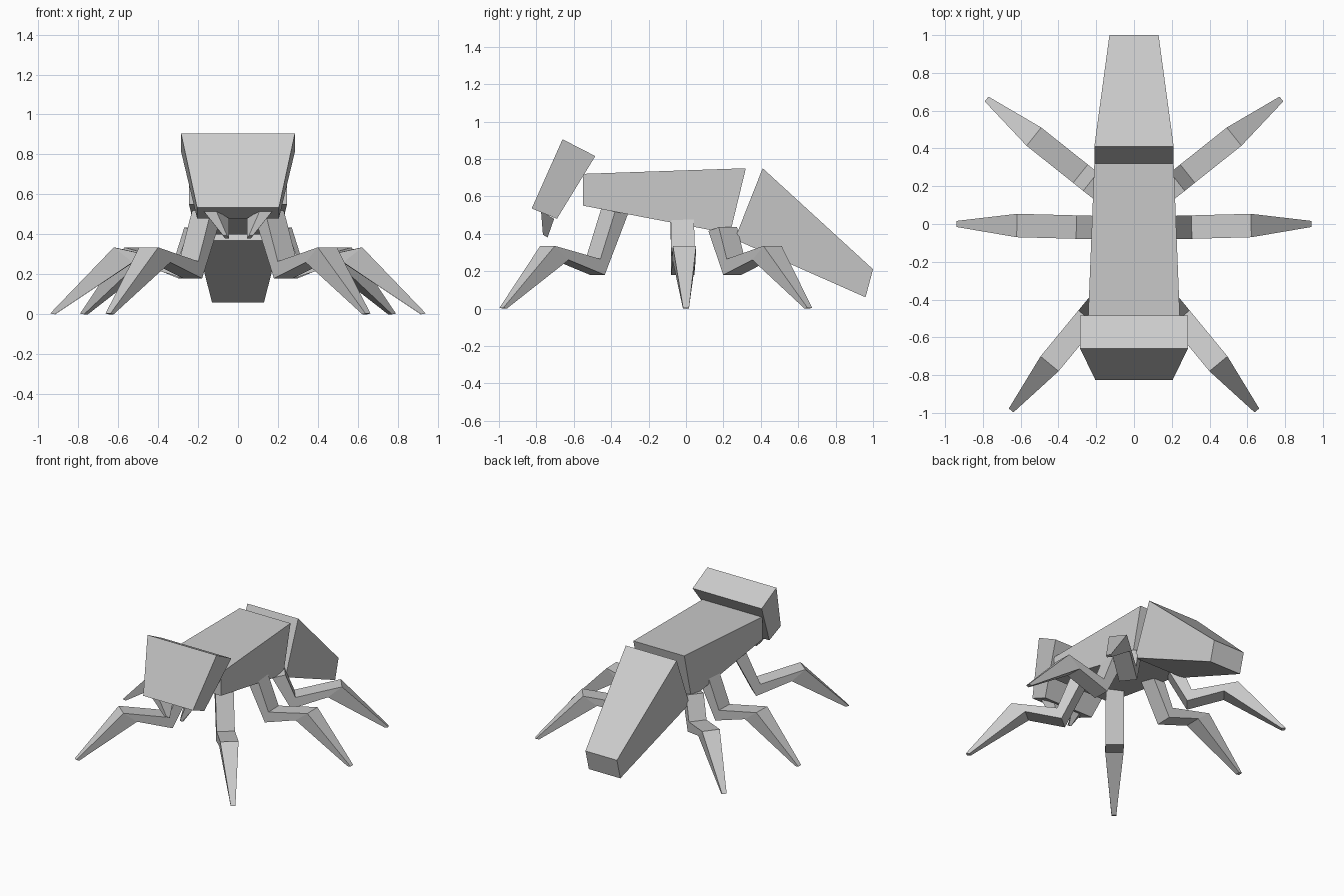
import bpy
import bmesh
from math import radians, cos, sin
from mathutils import Vector

cube = bpy.data.objects.get("Cube")
if cube:
    bpy.data.objects.remove(cube, do_unlink=True)

grey = bpy.data.materials.new("plain_grey")
grey.use_nodes = True
grey.diffuse_color = (0.6, 0.6, 0.6, 1)
grey.node_tree.nodes["Principled BSDF"].inputs["Base Color"].default_value = (0.6, 0.6, 0.6, 1)


def loft(name, rings):
    """Flat-faced solid through a series of four-cornered rings."""
    bm = bmesh.new()
    loops = [[bm.verts.new(p) for p in ring] for ring in rings]
    for a, b in zip(loops, loops[1:]):
        for i in range(4):
            j = (i + 1) % 4
            bm.faces.new((a[i], a[j], b[j], b[i]))
    bm.faces.new(loops[0])
    bm.faces.new(loops[-1])
    bmesh.ops.recalc_face_normals(bm, faces=bm.faces)
    mesh = bpy.data.meshes.new(name)
    bm.to_mesh(mesh)
    bm.free()
    mesh.materials.append(grey)
    obj = bpy.data.objects.new(name, mesh)
    bpy.context.collection.objects.link(obj)
    return obj


def body_block(name, *ends):
    """Tapered block; each end is (half width, first yz corner, second yz corner)."""
    loft(name, [[(-w, *p), (w, *p), (w, *q), (-w, *q)] for w, p, q in ends])


# Body
body_block("thorax", (0.245, (-0.55, 0.72), (-0.55, 0.55)),
           (0.21, (0.32, 0.75), (0.235, 0.40)))
body_block("abdomen", (0.21, (0.41, 0.75), (0.26, 0.37)),
           (0.13, (1.0, 0.21), (0.96, 0.06)))
body_block("head", (0.285, (-0.66, 0.905), (-0.485, 0.815)),
           (0.205, (-0.825, 0.535), (-0.69, 0.48)))


def jaw_ring(outer, width, shift, front, back):
    return [(outer - width, *front), (outer, *front),
            (outer - shift, *back), (outer - shift - width, *back)]


def leg_rings(knee, angle, top):
    """Rings from hip to foot, laid out around the knee along the leg's heading."""
    a = radians(angle)
    along, across = Vector((cos(a), sin(a), 0)), Vector((-sin(a), cos(a), 0))
    # Half width, then upper and lower corners as (reach, height)
    lean = 0.4 * (top - 0.265)
    sections = [(0.062, (-0.315 - lean, top), (-0.405 - lean, top - 0.02)),
                (0.062, (-0.315, 0.265), (-0.345, 0.18)),
                (0.062, (0, 0.335), (-0.095, 0.26)),
                (0.016, (0.32, 0.004), (0.295, 0))]
    rings = []
    for w, p, q in sections:
        rings.append([Vector((*knee, z)) + along * r + across * s
                      for (r, z), s in ((p, -w), (p, w), (q, w), (q, -w))])
    return rings


# Legs and mandibles, mirrored to both sides
parts = {
    "mandible": [jaw_ring(0.175, 0.065, 0.065, (-0.775, 0.52), (-0.705, 0.48)),
                 jaw_ring(0.075, 0.02, 0.01, (-0.765, 0.395), (-0.74, 0.38))],
    "front_leg": leg_rings((0.447, -0.74), -50.5, 0.56),
    "middle_leg": leg_rings((0.62, -0.008), 1.5, 0.5),
    "rear_leg": leg_rings((0.53, 0.4625), 38.5, 0.435),
}
for name, rings in parts.items():
    for side, sign in (("left", 1), ("right", -1)):
        loft(f"{side}_{name}", [[(sign * x, y, z) for x, y, z in ring] for ring in rings])
